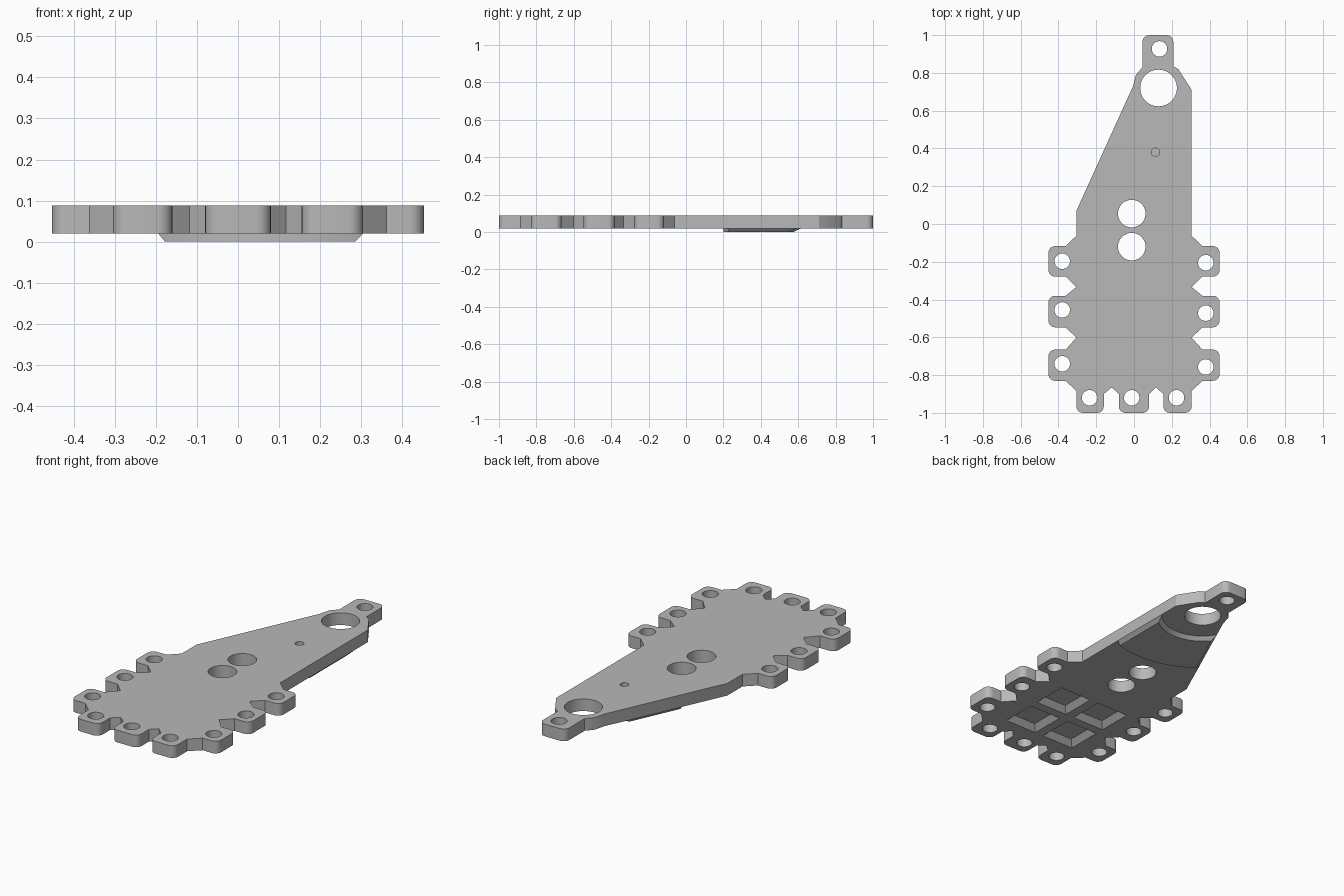
import bpy, bmesh, math
from mathutils import Vector

old = bpy.data.objects.get("Cube")
if old:
    bpy.data.objects.remove(old)

BOTTOM, TOP = 0.02, 0.088
CORNER = 0.035
EDGE = 0.305          # half width of the body
LUG = 0.453           # reach of the side lugs
HUB = Vector((0.13, 0.72))

grey = bpy.data.materials.new("matte grey")
grey.use_nodes = True
grey.diffuse_color = (0.48, 0.48, 0.48, 1)
grey.node_tree.nodes["Principled BSDF"].inputs["Base Color"].default_value = (0.48, 0.48, 0.48, 1)


def make_object(name, bm):
    bmesh.ops.recalc_face_normals(bm, faces=bm.faces)
    mesh = bpy.data.meshes.new(name)
    bm.to_mesh(mesh)
    bm.free()
    mesh.materials.append(grey)
    obj = bpy.data.objects.new(name, mesh)
    bpy.context.collection.objects.link(obj)
    return obj


def loft(bm, lower, upper, z0, z1):
    """Closed prism between two outlines with matching points."""
    a = [bm.verts.new((p[0], p[1], z0)) for p in lower]
    b = [bm.verts.new((p[0], p[1], z1)) for p in upper]
    bm.faces.new(a)
    bm.faces.new(b)
    for i in range(len(a)):
        j = (i + 1) % len(a)
        bm.faces.new((a[i], a[j], b[j], b[i]))


def rounded(points, steps=6):
    """Replace points that carry a radius with a right-angle fillet."""
    out = []
    for i, p in enumerate(points):
        here = Vector(p[:2])
        if len(p) == 2:
            out.append(here)
            continue
        u = (Vector(points[i - 1][:2]) - here).normalized() * p[2]
        v = (Vector(points[(i + 1) % len(points)][:2]) - here).normalized() * p[2]
        for k in range(steps + 1):
            t = k / steps * math.pi / 2
            out.append(here + u * (1 - math.sin(t)) + v * (1 - math.cos(t)))
    return out


def circle(x, y, r, n=48):
    return [(x + r * math.cos(2 * math.pi * i / n), y + r * math.sin(2 * math.pi * i / n))
            for i in range(n)]


def square(x, y, h):
    return [(x - h, y - h), (x + h, y - h), (x + h, y + h), (x - h, y + h)]


# Outline of the plate, clockwise from the neck of the end lug
spans = [(-0.117, -0.278), (-0.38, -0.547), (-0.665, -0.83)]
side = [(EDGE, -0.062)]
for hi, lo in spans:
    side += [(0.362, hi), (LUG, hi, CORNER), (LUG, lo, CORNER), (0.362, lo), (EDGE, lo - 0.055)]

front = []
for a, b in [(EDGE, 0.155), (0.08, -0.08), (-0.16, -EDGE)]:
    front += [(a, -0.9), (a, -1, CORNER), (b, -1, CORNER), (b, -0.9), (b - 0.038, -0.865)]
front.pop()

left_side = [(-p[0], *p[1:]) for p in reversed(side)]
nose = [(-EDGE, 0.07), (-0.005, 0.73), (0.01, 0.79), (0.045, 0.83),
        (0.045, 1, CORNER), (0.208, 1, CORNER), (0.208, 0.835), (0.235, 0.82), (EDGE, 0.71)]
outline = rounded(side + front + left_side + nose)

bm = bmesh.new()
loft(bm, outline, outline, BOTTOM, TOP)
plate = make_object("plate", bm)

# Cutters: hub hole, pin hole, body holes, lug holes and underside pockets
holes = [(HUB.x, HUB.y, 0.097), (0.135, 0.927, 0.041), (0.114, 0.38, 0.022),
         (-0.012, 0.055, 0.073), (-0.012, -0.12, 0.073)]
holes += [(-0.38, y, 0.041) for y in (-0.197, -0.455, -0.74)]
holes += [(0.38, y, 0.041) for y in (-0.205, -0.472, -0.757)]
holes += [(x, -0.92, 0.041) for x in (-0.235, -0.012, 0.225)]

bm = bmesh.new()
for x, y, r in holes:
    ring = circle(x, y, r)
    loft(bm, ring, ring, BOTTOM - 0.1, TOP + 0.1)
for x in (-0.14, 0.113):
    for y in (-0.446, -0.698):
        loft(bm, square(x, y, 0.11), square(x, y, 0.07), BOTTOM - 0.01, BOTTOM + 0.03)
cutter = make_object("hole_cutter", bm)
cutter.hide_render = True

cut = plate.modifiers.new("holes", "BOOLEAN")
cut.operation = "DIFFERENCE"
cut.solver = "EXACT"
cut.object = cutter
bpy.context.view_layer.objects.active = plate
bpy.ops.object.modifier_apply(modifier=cut.name)
bpy.data.objects.remove(cutter)


# Curved pad under the plate, a ring sector around the hub trimmed by the sides
def trim_angle(start, end, inset, radius):
    """Angle where a circle round the hub meets the lower part of an inset side line."""
    a, b = Vector(start), Vector(end)
    d = (a - b).normalized()
    normal = Vector((-d.y, d.x))
    if normal.dot(HUB - a) < 0:
        normal = -normal
    foot = a + normal * inset
    foot += d * (HUB - foot).dot(d)
    p = foot + d * math.sqrt(radius ** 2 - (HUB - foot).length_squared) - HUB
    return math.atan2(p.y, p.x) % (2 * math.pi)


def sector(inset, outer, inner, n=32):
    pts = []
    for r, flip in ((outer, False), (inner, True)):
        a = trim_angle((-EDGE, 0.07), (-0.005, 0.73), inset, r)
        b = trim_angle((EDGE, -0.06), (EDGE, 0.71), inset, r)
        arc = [HUB + r * Vector((math.cos(t), math.sin(t)))
               for t in (a + (b - a) * i / n for i in range(n + 1))]
        pts += arc[::-1] if flip else arc
    return pts


bm = bmesh.new()
loft(bm, sector(0.02, 0.52, 0.234), sector(0.0, 0.52, 0.214), 0, BOTTOM)
pad = make_object("underside_pad", bm)

# Smooth round walls while keeping the edges crisp
for obj in (plate, pad):
    bpy.ops.object.select_all(action="DESELECT")
    obj.select_set(True)
    bpy.context.view_layer.objects.active = obj
    bpy.ops.object.shade_smooth_by_angle(angle=math.radians(30))
